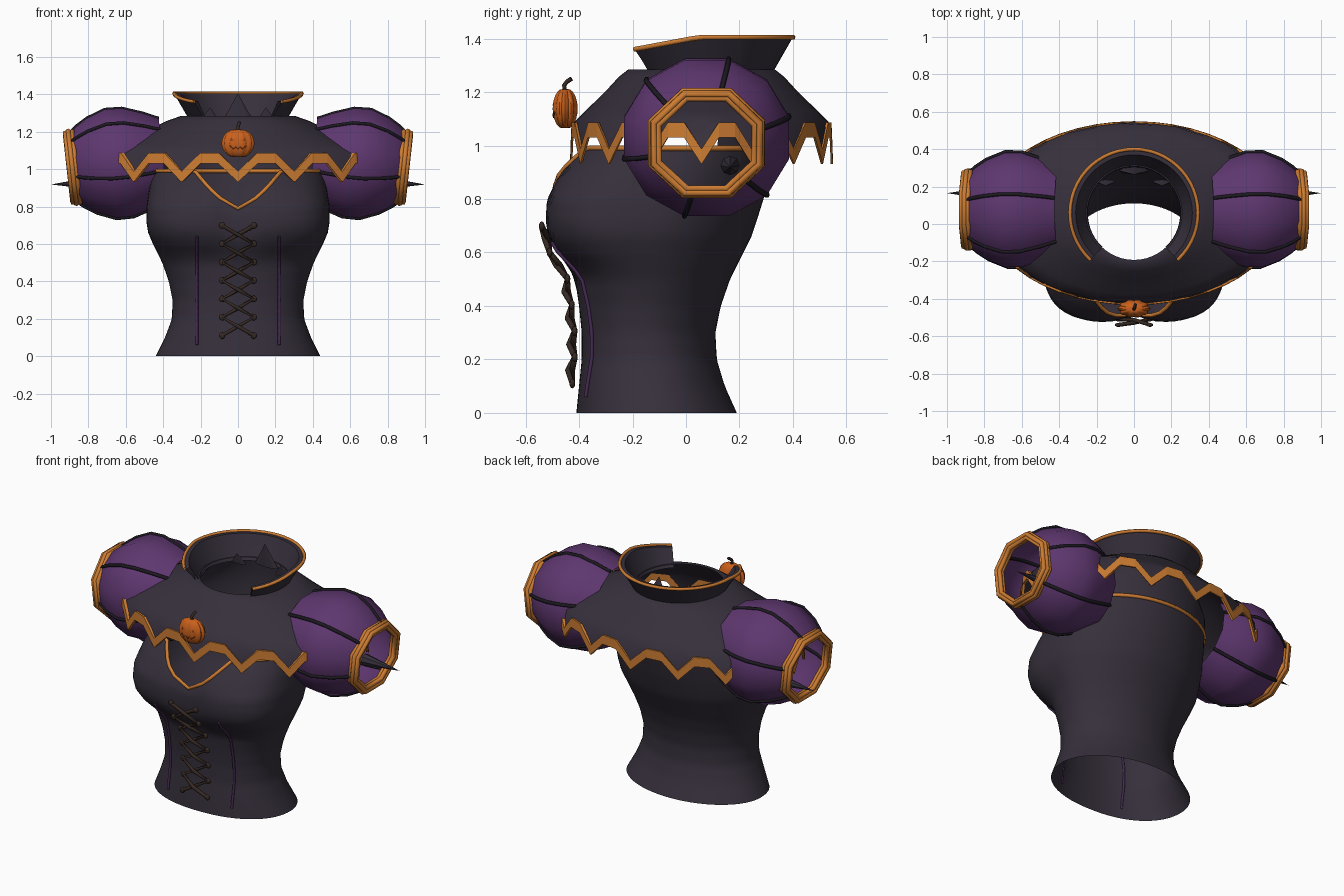
import bpy, bmesh, math
from math import sin, cos, pi, radians

if "Cube" in bpy.data.objects:
    bpy.data.objects.remove(bpy.data.objects["Cube"])

def material(name, rgb):
    m = bpy.data.materials.new(name)
    m.diffuse_color = (*rgb, 1)
    m.use_nodes = True
    m.node_tree.nodes["Principled BSDF"].inputs["Base Color"].default_value = m.diffuse_color
    return m

CLOTH = material("dark cloth", (0.037, 0.029, 0.044))
PURPLE = material("purple cloth", (0.112, 0.038, 0.160))
ORANGE = material("orange trim", (0.60, 0.20, 0.032))
PUMPKIN = material("pumpkin orange", (0.60, 0.12, 0.012))
CARVED = material("carved orange", (0.26, 0.05, 0.008))
BROWN = material("lace brown", (0.036, 0.022, 0.017))
BLACK = material("seam black", (0.012, 0.010, 0.015))
PIPING = material("piping purple", (0.060, 0.022, 0.090))

def finish(name, bm, mat, smooth=None):
    bmesh.ops.recalc_face_normals(bm, faces=bm.faces)
    me = bpy.data.meshes.new(name)
    bm.to_mesh(me)
    bm.free()
    ob = bpy.data.objects.new(name, me)
    bpy.context.collection.objects.link(ob)
    me.materials.append(mat)
    if smooth:
        bpy.ops.object.select_all(action='DESELECT')
        ob.select_set(True)
        bpy.context.view_layer.objects.active = ob
        bpy.ops.object.shade_smooth_by_angle(angle=radians(smooth))
    return ob

def loft(name, rings, mat, closed=True, cyclic=False, smooth=60):
    """Skin between rings of points; closed joins each ring, cyclic joins last ring to first."""
    bm = bmesh.new()
    vs = [[bm.verts.new(p) for p in r] for r in rings]
    n = len(rings[0])
    for i in range(len(vs) if cyclic else len(vs) - 1):
        a, b = vs[i], vs[(i + 1) % len(vs)]
        for j in range(n if closed else n - 1):
            k = (j + 1) % n
            bm.faces.new((a[j], a[k], b[k], b[j]))
    return finish(name, bm, mat, smooth)

def tube(name, pts, r, mat, closed=False):
    cu = bpy.data.curves.new(name, 'CURVE')
    cu.dimensions = '3D'
    cu.bevel_depth, cu.bevel_resolution, cu.use_fill_caps = r, 1, True
    sp = cu.splines.new('POLY')
    sp.points.add(len(pts) - 1)
    for q, p in zip(sp.points, pts):
        q.co = (*p, 1)
    sp.use_cyclic_u = closed
    ob = bpy.data.objects.new(name, cu)
    bpy.context.collection.objects.link(ob)
    cu.materials.append(mat)
    bpy.ops.object.select_all(action='DESELECT')
    ob.select_set(True)
    bpy.context.view_layer.objects.active = ob
    bpy.ops.object.convert(target='MESH')
    return bpy.context.object

def lerp_table(t, table):
    if t <= table[0][0]:
        return table[0][1:]
    for a, b in zip(table, table[1:]):
        if t <= b[0]:
            f = (t - a[0]) / (b[0] - a[0])
            return [u + (v - u) * f for u, v in zip(a[1:], b[1:])]
    return table[-1][1:]

# Bodice: height, half width, front y, back y, front squareness
BODY = [(0, .44, -.41, .19, 2.2), (.1, .39, -.40, .145, 2.3), (.2, .353, -.39, .115, 2.3),
        (.3, .35, -.39, .11, 2.3), (.4, .37, -.40, .13, 2.3), (.5, .405, -.415, .165, 2.4),
        (.55, .43, -.445, .19, 2.6), (.6, .455, -.49, .215, 2.9), (.66, .48, -.52, .245, 3.2),
        (.72, .49, -.53, .265, 3.3), (.8, .49, -.525, .29, 3.2), (.9, .475, -.475, .315, 2.8),
        (1.0, .45, -.39, .335, 2.4)]

def cleavage(x, z):
    return .04 * math.exp(-(x / .09) ** 2) * max(0, min(1, (z - .52) / .15))

def body_point(a, z):
    hw, yf, yb, n = lerp_table(z, BODY)
    yc, ay = (yf + yb) / 2, (yb - yf) / 2
    c, s = cos(a), sin(a)
    e = 2 / n if s < 0 else 1
    x = hw * math.copysign(abs(c) ** e, c)
    y = yc + ay * math.copysign(abs(s) ** e, s)
    return (x, y + (cleavage(x, z) if s < 0 else 0), z)

def front_y(x, z):
    hw, yf, yb, n = lerp_table(z, BODY)
    return (yf + yb) / 2 - (yb - yf) / 2 * (1 - abs(x / hw) ** n) ** (1 / n) + cleavage(x, z)

def neckline(a):
    x = abs(body_point(a, .88)[0])
    return .79 + .2 * min(1, x / .27) ** 1.15 if sin(a) < 0 else .99

angles = [2 * pi * i / 72 for i in range(72)]
loft("bodice", [[body_point(a, neckline(a) * k / 36) for a in angles] for k in range(37)], CLOTH)
tube("neckline_trim", [body_point(a, neckline(a)) for a in angles], .011, ORANGE, True)

# Upper back panel joining the bodice to the neck
panel = []
for i in range(25):
    a = radians(24 + 132 * i / 24)
    x, y, _ = body_point(a, .99)
    nx, ny = .275 * cos(a), .058 + .27 * sin(a)
    panel.append([(x, y, .985), (x * .99, y + .01, 1.09),
                  ((x + nx) / 2, (y + ny) / 2 + .01, 1.19), (nx, ny, 1.275)])
loft("back_panel", panel, CLOTH, closed=False)

# Piping and front lacing
for s in (-1, 1):
    zs = [.06 + .58 * i / 16 for i in range(17)]
    tube("piping", [(s * .22, front_y(.22, z) - .004, z) for z in zs], .008, PIPING)
    lace = []
    for i in range(7):
        z, x = .11 + .098 * i, s * .085 * (-1) ** i
        lace.append((x, front_y(x, z) - .03, z))
        if i < 6:
            lace.append((0, front_y(0, z + .049) - .04 - .008 * s * (-1) ** i, z + .049))
    tube("lace", lace, .011, BROWN)
    for p in lace[::2]:
        bm = bmesh.new()
        bmesh.ops.create_uvsphere(bm, u_segments=10, v_segments=6, radius=.018)
        bmesh.ops.scale(bm, verts=bm.verts, vec=(1, .6, 1))
        bmesh.ops.translate(bm, verts=bm.verts, vec=p)
        finish("lace_knot", bm, BROWN, 60)

# Shoulder cape with a zigzag hem
PERIODS, CY = 16, .058
hem = []
for i in range(PERIODS):
    for f, z in ((0, .93), (.34, 1.03), (.66, 1.03)):
        hem.append((-pi / 2 + 2 * pi * (i + f) / PERIODS, z))

def cape_point(a, s, z):
    return ((.25 + .53 * s) * cos(a), CY + (.25 + .237 * s) * sin(a), z)

CAPE = [(0, 1.285), (.1, 1.285), (.25, 1.257), (.42, 1.213), (.6, 1.17), (.78, 1.13), (.95, 1.088)]
rings = [[cape_point(a, s, z) for a, _ in hem] for s, z in CAPE]
rings.append([cape_point(a, 1, z + .03) for a, z in hem])
loft("cape", rings, CLOTH)
loft("cape_zigzag_trim", [[cape_point(a, .985, z), cape_point(a, 1.02, z),
                           cape_point(a, 1.015, z + .057), cape_point(a, .975, z + .057)]
                          for a, z in hem], ORANGE, cyclic=True, smooth=None)

# Flared collar, open at the front
def collar_point(a, t, inset=0):
    r = .262 + .08 * t - inset
    y = CY + r * sin(a)
    top = 1.405 - .045 * max(0, min(1, (.05 - y) / .24))
    return (r * cos(a), y, 1.265 + (top - 1.265) * t)

arc = [radians(-47 + 274 * i / 40) for i in range(41)]
loft("collar", [[collar_point(a, 0), collar_point(a, .5), collar_point(a, 1),
                 collar_point(a, 1, .03), collar_point(a, .5, .02), collar_point(a, 0, .015)]
                for a in arc], CLOTH, smooth=40)
tube("collar_trim", [collar_point(a, 1) for a in arc], .010, ORANGE)

def cone(name, base, tip, r, mat, sides=8):
    bm = bmesh.new()
    bx, by, bz = base
    along_x = abs(tip[0] - bx) > abs(tip[2] - bz)
    ring = []
    for i in range(sides):
        u, v = r * cos(2 * pi * i / sides), r * sin(2 * pi * i / sides)
        ring.append(bm.verts.new((bx, by + u, bz + v) if along_x else (bx + u, by + v * .25, bz)))
    t = bm.verts.new(tip)
    bm.faces.new(ring)
    for i in range(sides):
        bm.faces.new((ring[i], ring[(i + 1) % sides], t))
    return finish(name, bm, mat)

# Spikes inside the collar
for x, h, r in ((0, 1.405, .08), (-.15, 1.33, .05), (.15, 1.33, .05)):
    cone("collar_spike", (x, .285 - abs(x) * .4, 1.26), (x, .265 - abs(x) * .4, h), r, CLOTH)

# Puffed sleeves: x, radius
SLEEVE = [(.40, .235), (.48, .272), (.59, .311), (.68, .313), (.78, .272), (.84, .232), (.872, .205)]
SY, SZ = .077, 1.008

def sleeve_point(side, x, ry, rz, a):
    dz = rz * sin(a)
    lift = .035 * (.9 - x) / .4
    return (side * (x + .11 * dz), SY + ry * cos(a), SZ + lift + dz)

for s in (-1, 1):
    corners = [radians(15 + 30 * i) for i in range(12)]
    loft("sleeve", [[sleeve_point(s, x, r * 1.02, r * .965, a) for a in corners] for x, r in SLEEVE],
         PURPLE, smooth=50)
    for a in corners[::2]:
        tube("sleeve_seam", [sleeve_point(s, x, r * 1.02, r * .965, a)
                             for x, r in SLEEVE], .010, BLACK)
    # Octagonal cuff of stacked cords
    for x, r in ((.868, .213), (.886, .217), (.903, .208), (.898, .190), (.880, .192)):
        tube("cuff_cord", [sleeve_point(s, x, r * 1.03, r * .965, radians(22.5 + 45 * i))
                           for i in range(8)], .0145, ORANGE, True)
    cone("sleeve_spike", (s * .76, .165, .925), (s * 1.0, .165, .918), .036, CLOTH)

# Pumpkin brooch with ribs, stem and face
PC = (0, -.452, 1.138)
bm = bmesh.new()
bmesh.ops.create_uvsphere(bm, u_segments=40, v_segments=14, radius=1)
for v in bm.verts:
    a = math.atan2(v.co.y, v.co.x)
    k = .88 + .12 * abs(cos(5 * a))
    dip = .12 * max(0, 1 - math.hypot(v.co.x, v.co.y) * 2)
    v.co = (PC[0] + .088 * k * v.co.x, PC[1] + .049 * k * v.co.y,
            PC[2] + .08 * v.co.z * (1 - dip))
finish("pumpkin", bm, PUMPKIN, 40)
tube("pumpkin_stem", [(0, PC[1], 1.2), (0, PC[1] - .004, 1.225), (.004, PC[1] + .008, 1.24),
                      (.008, PC[1] + .024, 1.25)], .009, BROWN)

def face_y(x, z):
    q = 1 - (x / .088) ** 2 - ((z - PC[2]) / .08) ** 2
    return PC[1] - .047 * math.sqrt(max(q, 0))

for s in (-1, 1):
    bm = bmesh.new()
    bm.faces.new([bm.verts.new((s * x, face_y(x, z) - .002, z))
                  for x, z in ((.016, 1.15), (.046, 1.15), (.036, 1.168))])
    finish("pumpkin_eye", bm, CARVED)
mouth = [(-.045, 1.125), (-.025, 1.108), (-.012, 1.118), (0, 1.105), (.012, 1.118),
         (.025, 1.108), (.045, 1.125)]
tube("pumpkin_mouth", [(x, face_y(x, z), z) for x, z in mouth], .003, CARVED)
